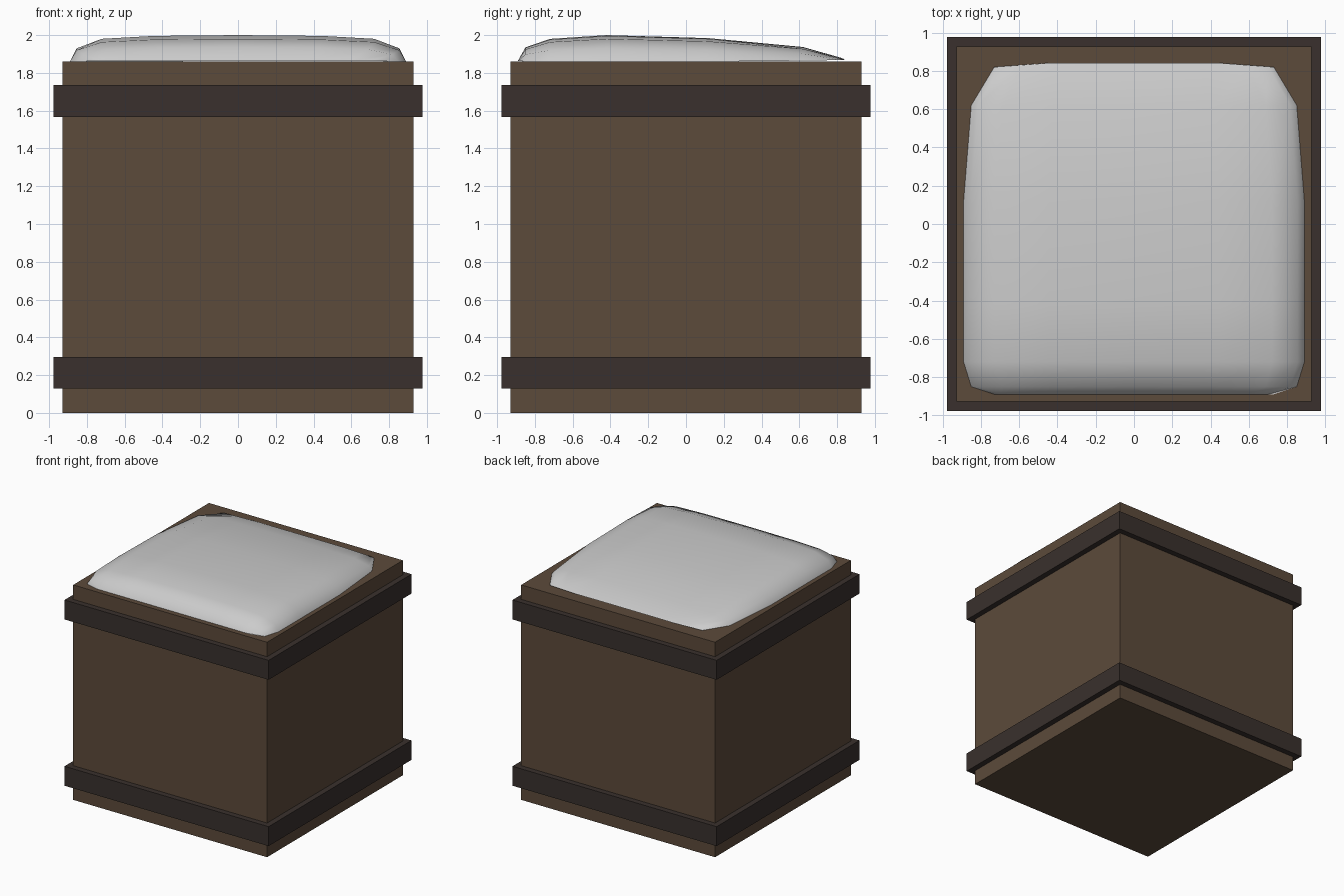
import bpy, math

if "Cube" in bpy.data.objects:
    bpy.data.objects.remove(bpy.data.objects["Cube"])


def material(name, rgb):
    m = bpy.data.materials.new(name)
    m.diffuse_color = (*rgb, 1)
    m.use_nodes = True
    m.node_tree.nodes["Principled BSDF"].inputs["Base Color"].default_value = m.diffuse_color
    return m


def box(name, half, z0, z1, mat):
    bpy.ops.mesh.primitive_cube_add(size=1, location=(0, 0, (z0 + z1) / 2))
    ob = bpy.context.object
    ob.name = name
    ob.scale = (2 * half, 2 * half, z1 - z0)
    bpy.ops.object.transform_apply(location=False, rotation=False, scale=True)
    ob.data.materials.append(mat)


wood = material("wood", (0.107, 0.069, 0.043))
iron = material("dark_band", (0.041, 0.030, 0.026))

# Crate body and its two bands
box("crate_body", 0.928, 0, 1.86, wood)
box("lower_band", 0.977, 0.128, 0.296, iron)
box("upper_band", 0.977, 1.567, 1.735, iron)

# Cushion: rows of (y, half width, edge z, crown height), front to back
rows = [(-0.89, 0.73, 1.864, 0.0), (-0.85, 0.85, 1.86, 0.075),
        (-0.72, 0.89, 1.86, 0.12), (-0.42, 0.89, 1.86, 0.14),
        (0.12, 0.89, 1.86, 0.124), (0.62, 0.85, 1.865, 0.072),
        (0.82, 0.73, 1.868, 0.012), (0.84, 0.46, 1.87, 0.002)]
half = [(1, 0), (0.96, 0.5), (0.81, 0.86), (0.5, 0.97)]
cross = [(-x, h) for x, h in half] + [(0, 1)] + half[::-1]
n, m = len(cross), len(rows)
verts = [(x * w, y, z + c * h) for y, w, z, c in rows for x, h in cross]
faces = [(j * n + i, j * n + i + 1, (j + 1) * n + i + 1, (j + 1) * n + i)
         for j in range(m - 1) for i in range(n - 1)]
# Underside closing the rim
rim = (list(range(n)) + [j * n + n - 1 for j in range(1, m)]
       + list(range(m * n - 2, (m - 1) * n - 1, -1))
       + [j * n for j in range(m - 2, 0, -1)])
faces.append(rim[::-1])
mesh = bpy.data.meshes.new("cushion")
mesh.from_pydata(verts, [], faces)
cushion = bpy.data.objects.new("cushion", mesh)
bpy.context.collection.objects.link(cushion)
bpy.ops.object.select_all(action='DESELECT')
cushion.select_set(True)
bpy.context.view_layer.objects.active = cushion
bpy.ops.object.shade_smooth_by_angle(angle=math.radians(60))
